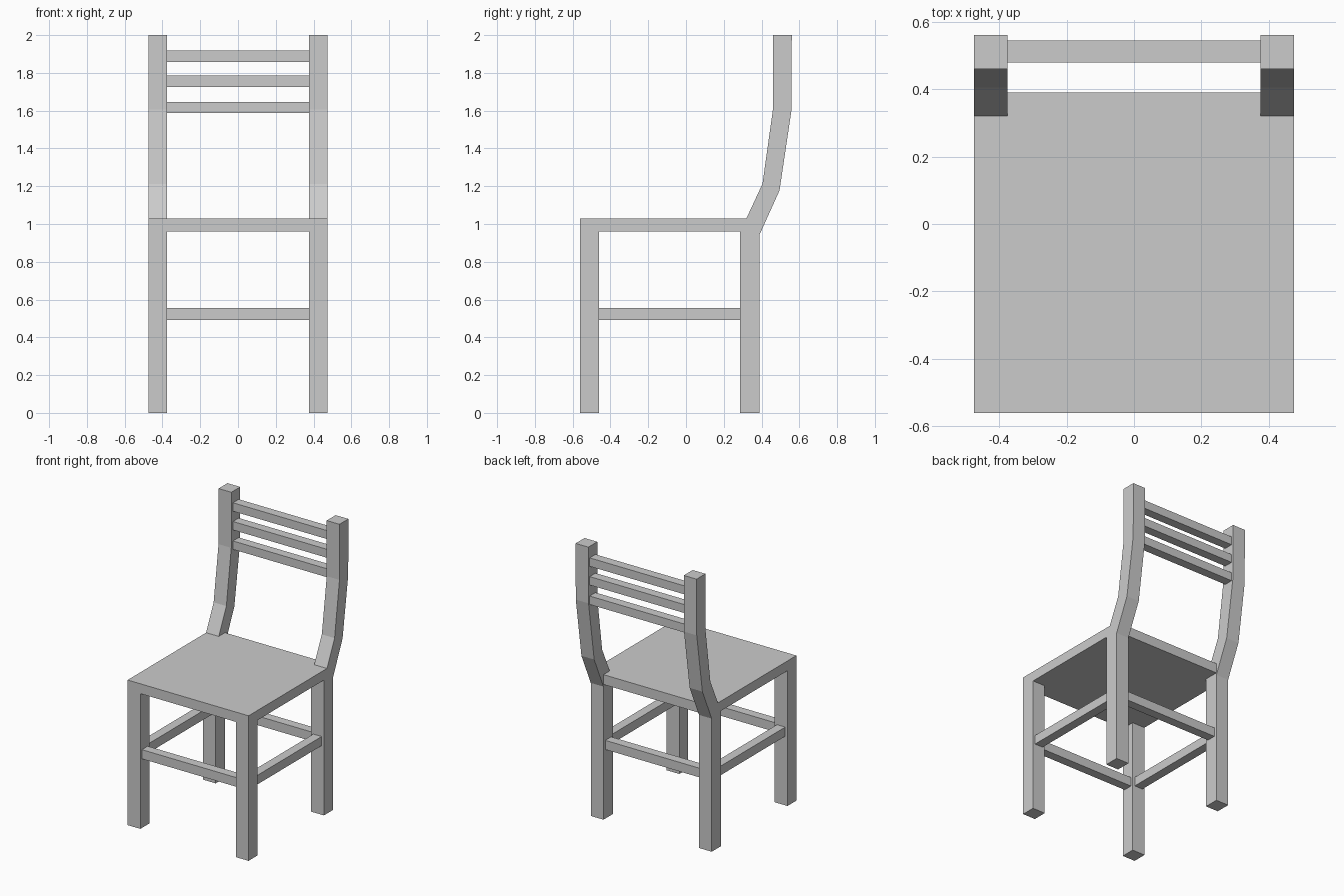
import bpy
import bmesh
from mathutils import Vector

if "Cube" in bpy.data.objects:
    bpy.data.objects.remove(bpy.data.objects["Cube"])

W, IN = 0.475, 0.375          # outer and inner x of the legs
Z0, Z1 = 0.96, 1.03           # seat underside and top
RAIL = 0.065                  # thickness of stretchers and slats


def prism(name, outline, extrude, mirror=False):
    """Extrude a flat outline of 3D points; optionally mirror it across x."""
    bm = bmesh.new()
    face = bm.faces.new([bm.verts.new(p) for p in outline])
    new = bmesh.ops.extrude_face_region(bm, geom=[face], use_keep_orig=True)["geom"]
    bmesh.ops.translate(bm, vec=Vector(extrude),
                        verts=[v for v in new if isinstance(v, bmesh.types.BMVert)])
    bmesh.ops.recalc_face_normals(bm, faces=bm.faces)
    mesh = bpy.data.meshes.new(name)
    bm.to_mesh(mesh)
    bm.free()
    obj = bpy.data.objects.new(name, mesh)
    bpy.context.collection.objects.link(obj)
    if mirror:
        obj.modifiers.new("Mirror", "MIRROR").use_mirror_merge = False
    return obj


def box(name, x, y, z, mirror=False):
    """Box from (min, max) ranges."""
    base = [(x[0], y[0], z[0]), (x[1], y[0], z[0]), (x[1], y[1], z[0]), (x[0], y[1], z[0])]
    return prism(name, base, (0, 0, z[1] - z[0]), mirror)


def around(c):
    return (c - RAIL / 2, c + RAIL / 2)


# Seat, notched at the rear corners around the back posts
seat = [(-W, -0.56), (W, -0.56), (W, 0.285), (IN, 0.285),
        (IN, 0.39), (-IN, 0.39), (-IN, 0.285), (-W, 0.285)]
prism("seat", [(x, y, Z0) for x, y in seat], (0, 0, Z1 - Z0))

# Front legs
box("front_legs", (IN, W), (-0.56, -0.46), (0, Z0), mirror=True)

# Rear legs continuing into the bent back posts (side profile)
post = [(0.285, 0), (0.39, 0), (0.39, 0.945), (0.495, 1.177), (0.558, 1.60), (0.56, 2.0),
        (0.46, 2.0), (0.46, 1.605), (0.405, 1.213), (0.32, Z1), (0.285, Z1)]
prism("back_posts", [(IN, y, z) for y, z in post], (W - IN, 0, 0), mirror=True)

# Stretchers between the legs
for name, y in (("front_stretcher", -0.51), ("rear_stretcher", 0.337)):
    box(name, (-IN, IN), around(y), around(0.523))
box("side_stretchers", around((IN + W) / 2), (-0.46, 0.285), around(0.523), mirror=True)

# Backrest slats
for i, z in enumerate((1.617, 1.755, 1.888)):
    box(f"back_slat_{i + 1}", (-IN, IN), around(0.512), (z - 0.03, z + 0.03))
